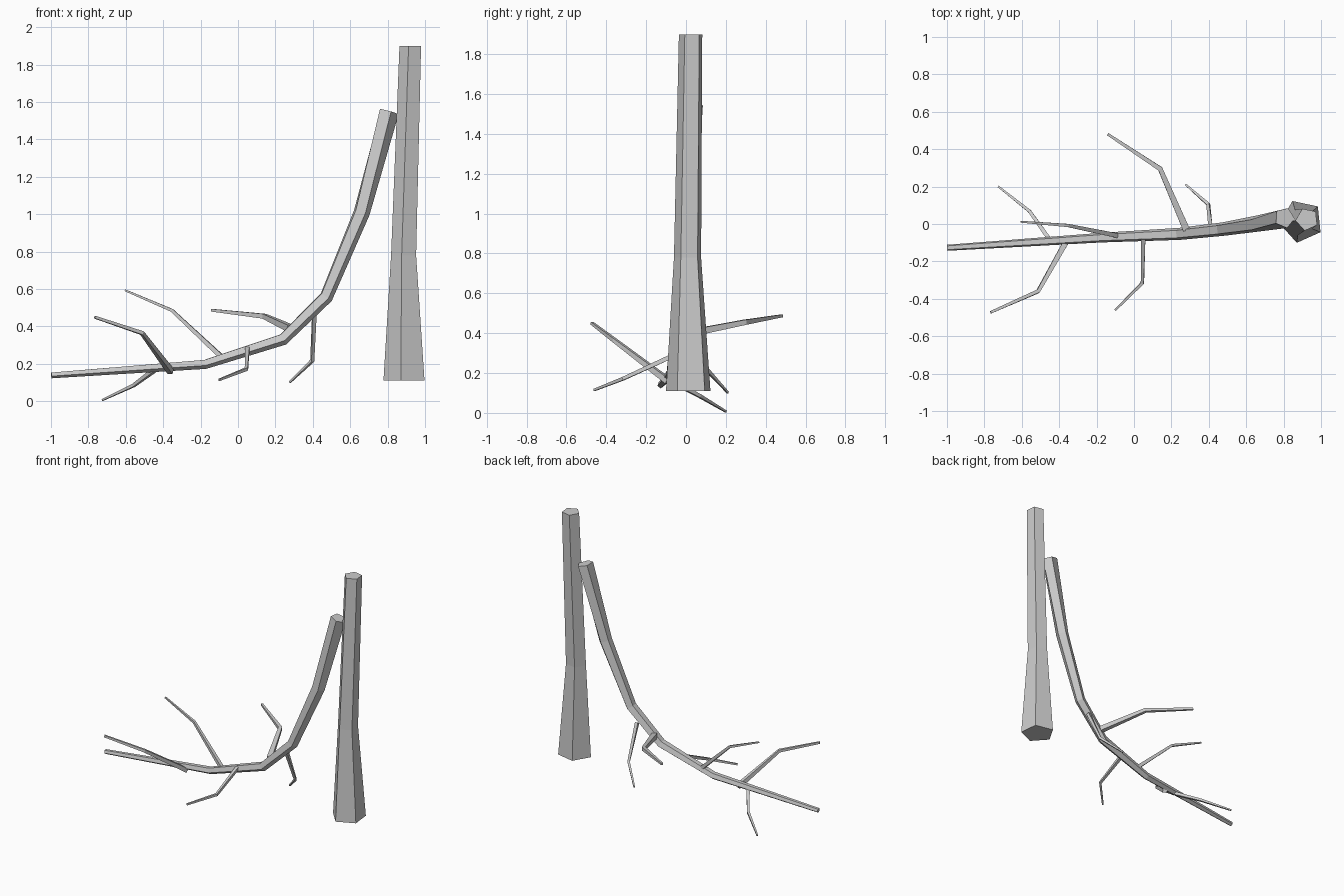
import bpy, bmesh, math
from mathutils import Vector

cube = bpy.data.objects.get("Cube")
if cube:
    bpy.data.objects.remove(cube, do_unlink=True)

# One flat grey for everything
grey = bpy.data.materials.new("bark_grey")
grey.use_nodes = True
grey.diffuse_color = (0.6, 0.6, 0.6, 1)
grey.node_tree.nodes["Principled BSDF"].inputs["Base Color"].default_value = (0.6, 0.6, 0.6, 1)


def limb(name, path, sides, phase, level=False, twist=0):
    """Capped faceted tube through (x, y, z, radius) points; phase in degrees."""
    pts = [Vector(p[:3]) for p in path]
    bm = bmesh.new()
    rings = []
    for i, (x, y, z, r) in enumerate(path):
        ahead = (pts[min(i + 1, len(pts) - 1)] - pts[i]).normalized()
        behind = (pts[i] - pts[max(i - 1, 0)]).normalized()
        along = (ahead + behind).normalized()
        if level:
            u, v = Vector((1, 0, 0)), Vector((0, 1, 0))
        else:
            u = along.cross(Vector((0, 0, 1))).normalized()
            v = u.cross(along)
        turn = phase + (twist if i == 0 else 0)
        ring = []
        for k in range(sides):
            a = math.radians(turn + 360 * k / sides)
            ring.append(bm.verts.new(pts[i] + r * (math.cos(a) * u + math.sin(a) * v)))
        rings.append(ring)
    for a, b in zip(rings, rings[1:]):
        for k in range(sides):
            n = (k + 1) % sides
            bm.faces.new((a[k], a[n], b[n], b[k]))
    bm.faces.new(rings[0])
    bm.faces.new(rings[-1])
    bmesh.ops.recalc_face_normals(bm, faces=bm.faces)
    mesh = bpy.data.meshes.new(name)
    bm.to_mesh(mesh)
    bm.free()
    mesh.materials.append(grey)
    obj = bpy.data.objects.new(name, mesh)
    bpy.context.collection.objects.link(obj)
    return obj


# Upright trunk with level ends
limb("trunk", [(0.895, 0.015, 0.11, 0.118), (0.89, 0.01, 0.78, 0.072),
               (0.925, 0.025, 1.9, 0.062)], 5, -102, level=True)

# Long curved bough, thick end beside the trunk
limb("bough", [(0.805, 0.033, 1.55, 0.056), (0.66, 0.002, 1.01, 0.046),
               (0.47, -0.028, 0.558, 0.038), (0.24, -0.053, 0.333, 0.034),
               (-0.175, -0.073, 0.2, 0.027), (-0.998, -0.127, 0.14, 0.017)],
     5, 54, twist=-16)

# Side twigs, each with one bend
twigs = {
    "back_upper_twig": [(0.28, -0.03, 0.39, 0.026), (0.14, 0.295, 0.455, 0.018), (-0.14, 0.48, 0.487, 0.01)],
    "back_lower_twig": [(0.408, -0.01, 0.46, 0.016), (0.397, 0.105, 0.217, 0.012), (0.277, 0.21, 0.102, 0.007)],
    "front_lower_twig": [(0.05, -0.07, 0.285, 0.016), (0.045, -0.315, 0.172, 0.012), (-0.1, -0.46, 0.115, 0.008)],
    "front_upper_twig": [(-0.36, -0.09, 0.16, 0.022), (-0.513, -0.36, 0.365, 0.014), (-0.766, -0.472, 0.45, 0.01)],
    "top_twig": [(-0.08, -0.064, 0.23, 0.018), (-0.353, -0.008, 0.486, 0.012), (-0.605, 0.012, 0.594, 0.007)],
    "tip_lower_twig": [(-0.45, -0.085, 0.165, 0.016), (-0.558, 0.068, 0.085, 0.012), (-0.725, 0.2, 0.007, 0.007)],
}
for name, path in twigs.items():
    limb(name, path, 4, 45)
